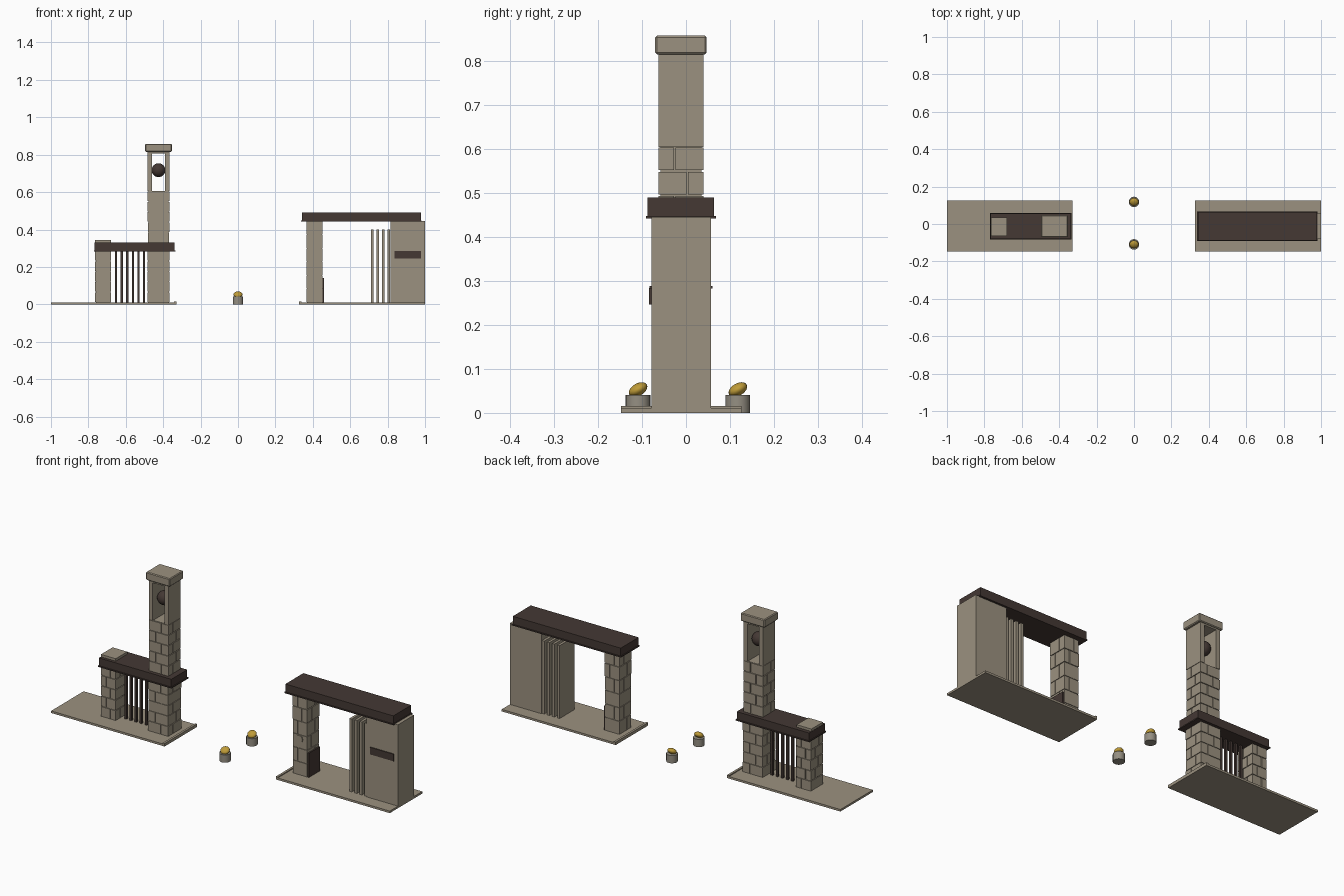
import bpy, bmesh, math, random
from mathutils import Matrix, Vector

if "Cube" in bpy.data.objects:
    bpy.data.objects.remove(bpy.data.objects["Cube"])

random.seed(4)


def material(name, rgb):
    m = bpy.data.materials.new(name)
    m.diffuse_color = (*rgb, 1)
    m.use_nodes = True
    m.node_tree.nodes["Principled BSDF"].inputs["Base Color"].default_value = m.diffuse_color
    return m


STONE = material("tan stone", (0.33, 0.285, 0.215))
DARK = material("dark brown", (0.058, 0.040, 0.034))
GOLD = material("gold", (0.52, 0.33, 0.04))
GREY = material("lamp grey", (0.30, 0.275, 0.225))


def finish(bm, name, mat, smooth=False):
    me = bpy.data.meshes.new(name)
    bm.to_mesh(me)
    bm.free()
    me.materials.append(mat)
    ob = bpy.data.objects.new(name, me)
    bpy.context.collection.objects.link(ob)
    if smooth:
        bpy.ops.object.select_all(action='DESELECT')
        ob.select_set(True)
        bpy.context.view_layer.objects.active = ob
        bpy.ops.object.shade_smooth_by_angle()
    return ob


def add_box(bm, x0, x1, y0, y1, z0, z1):
    size = Matrix.Diagonal((x1 - x0, y1 - y0, z1 - z0, 1))
    mid = Matrix.Translation(((x0 + x1) / 2, (y0 + y1) / 2, (z0 + z1) / 2))
    bmesh.ops.create_cube(bm, size=1, matrix=mid @ size)


def boxes(name, mat, *extents):
    bm = bmesh.new()
    for e in extents:
        add_box(bm, *e)
    return finish(bm, name, mat)


def block_pillar(name, x0, x1, y0, y1, z0, z1, rows):
    """Solid core wrapped in staggered stone blocks with narrow joints."""
    bm = bmesh.new()
    c, g = 0.005, 0.0018
    add_box(bm, x0 + c, x1 - c, y0 + c, y1 - c, z0, z1)
    h = (z1 - z0) / rows
    for r in range(rows):
        k = 0.36 if r % 2 else 0.64
        j = random.uniform(0, 0.002)
        xs = (x0 + j, x0 + k * (x1 - x0), x1 - j)
        ys = (y0 + j, y0 + (1 - k) * (y1 - y0), y1 - j)
        za, zb = z0 + r * h + g, z0 + (r + 1) * h - g
        for a in (0, 1):
            for b in (0, 1):
                add_box(bm, xs[a] + g * a, xs[a + 1] - g * (1 - a),
                        ys[b] + g * b, ys[b + 1] - g * (1 - b), za, zb)
    return finish(bm, name, STONE)


def beam(name, x0, x1, y0, y1, z0, z1):
    """Beam with a slightly wider lip along the bottom."""
    e = 0.004
    boxes(name, DARK, (x0 + e, x1 - e, y0 + e, y1 - e, z0 + 0.006, z1),
          (x0, x1, y0, y1, z0, z0 + 0.006))


def ball(name, mat, pos, radii, tilt=0):
    bm = bmesh.new()
    m = (Matrix.Translation(pos) @ Matrix.Rotation(tilt, 4, 'X')
         @ Matrix.Diagonal((*radii, 1)))
    bmesh.ops.create_uvsphere(bm, u_segments=20, v_segments=12, radius=1, matrix=m)
    return finish(bm, name, mat, True)


# Ground slabs with a low kerb facing the opening
Y0, Y1 = -0.148, 0.126
boxes("left_slab", STONE, (-1, -0.33, Y0, Y1, 0, 0.011), (-0.342, -0.33, Y0, Y1, 0.011, 0.016))
boxes("right_slab", STONE, (0.327, 1, Y0, Y1, 0, 0.011), (0.327, 0.339, Y0, Y1, 0.011, 0.016))

# Left gate: short pillar, tower base, beam and bars
block_pillar("short_pillar", -0.765, -0.678, -0.063, 0.04, 0.011, 0.287, 5)
block_pillar("tower_base", -0.485, -0.365, -0.067, 0.045, 0.011, 0.287, 5)
beam("left_beam", -0.77, -0.335, -0.083, 0.06, 0.283, 0.33)
boxes("pillar_cap", STONE, (-0.765, -0.678, -0.063, 0.035, 0.33, 0.343))
boxes("gate_bars", DARK, *[(-0.658 + i * 0.03, -0.646 + i * 0.03, -0.018, -0.006, 0.011, 0.285)
                           for i in range(6)])

# Tower: block shaft, open lantern frame, hanging ball and cap
block_pillar("tower_shaft", -0.483, -0.367, -0.063, 0.04, 0.33, 0.605, 5)
boxes("tower_lantern", STONE,
      (-0.483, -0.46, -0.063, 0.04, 0.605, 0.807),
      (-0.39, -0.367, -0.063, 0.04, 0.605, 0.807),
      (-0.483, -0.367, -0.063, 0.04, 0.807, 0.815))
ball("tower_ball", DARK, (-0.425, -0.0115, 0.717), (0.037, 0.037, 0.037))
cap = boxes("tower_cap", STONE, (-0.496, -0.354, -0.07, 0.047, 0.815, 0.858))
bev = cap.modifiers.new("soft edge", 'BEVEL')
bev.width, bev.segments = 0.004, 1

# Right gate: pillar with dark side panel and round button
block_pillar("right_pillar", 0.365, 0.453, -0.063, 0.04, 0.011, 0.445, 6)
boxes("side_panel", DARK, (0.45, 0.459, -0.058, 0.035, 0.011, 0.14))
bm = bmesh.new()
bmesh.ops.create_cone(bm, cap_ends=True, segments=20, radius1=0.02, radius2=0.02, depth=0.006,
                      matrix=Matrix.Translation((0.406, -0.063, 0.205))
                      @ Matrix.Rotation(math.pi / 2, 4, 'X'))
finish(bm, "pillar_button", STONE, True)

# Right wall with sign, upright fins and roof beam
boxes("wall_block", STONE, (0.815, 1.0, -0.079, 0.057, 0.011, 0.445))
boxes("wall_sign", DARK, (0.838, 0.978, -0.084, -0.079, 0.246, 0.284))
boxes("wall_fins", STONE, *[(0.71 + i * 0.03, 0.724 + i * 0.03, -0.074, 0.052, 0.011, 0.4)
                            for i in range(4)])
beam("right_beam", 0.337, 0.982, -0.091, 0.068, 0.442, 0.49)

# Pair of lamps in the middle
for side, y in (("front", -0.109), ("back", 0.118)):
    bm = bmesh.new()
    bmesh.ops.create_cone(bm, cap_ends=True, segments=24, radius1=0.028, radius2=0.028,
                          depth=0.041, matrix=Matrix.Translation((0, y, 0.0205)))
    finish(bm, side + "_lamp_base", GREY, True)
    ball(side + "_lamp_head", GOLD, Vector((0, y, 0.053)), (0.024, 0.023, 0.014), math.radians(30))
